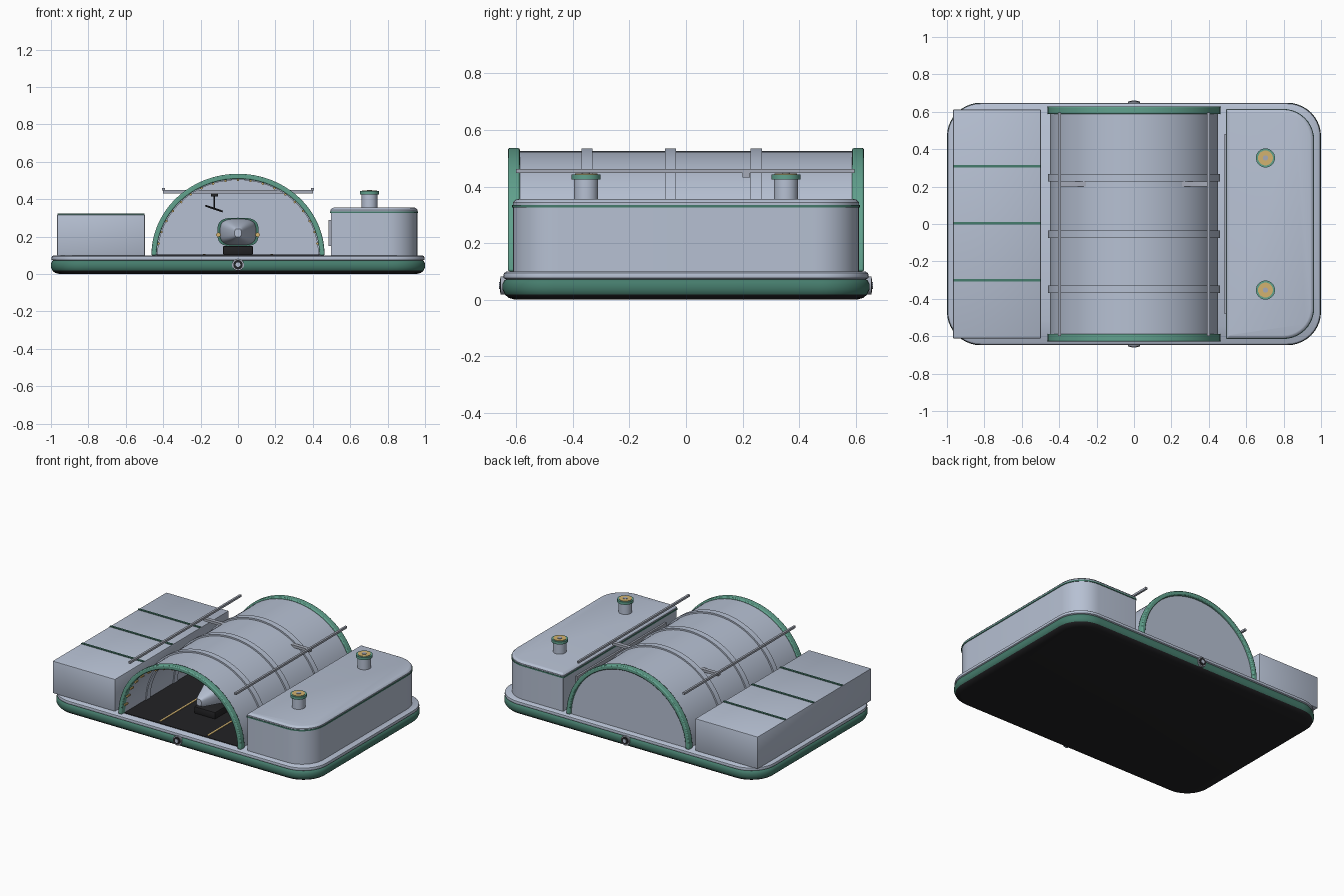
import bpy, bmesh, math
from mathutils import Vector, Matrix

if "Cube" in bpy.data.objects:
    bpy.data.objects.remove(bpy.data.objects["Cube"])

def mat(name, r, g, b):
    m = bpy.data.materials.new(name)
    m.diffuse_color = (r, g, b, 1)
    m.use_nodes = True
    m.node_tree.nodes["Principled BSDF"].inputs["Base Color"].default_value = m.diffuse_color
    return m

GREY = mat("pale_blue_grey", .47, .53, .65)
METAL = mat("metal_grey", .38, .41, .48)
GREEN = mat("sea_green", .12, .36, .27)
DARKGREEN = mat("deep_green", .06, .20, .15)
BLACK = mat("charcoal", .016, .016, .018)
YELLOW = mat("warm_yellow", .65, .45, .16)

def finish(name, bm, mats, angle=35):
    bmesh.ops.recalc_face_normals(bm, faces=bm.faces)
    me = bpy.data.meshes.new(name)
    bm.to_mesh(me)
    bm.free()
    for m in mats:
        me.materials.append(m)
    ob = bpy.data.objects.new(name, me)
    bpy.context.collection.objects.link(ob)
    bpy.ops.object.select_all(action='DESELECT')
    ob.select_set(True)
    bpy.context.view_layer.objects.active = ob
    bpy.ops.object.shade_smooth_by_angle(angle=math.radians(angle))
    return ob

def box(name, x0, x1, y0, y1, z0, z1, m, bevel=0):
    bm = bmesh.new()
    bmesh.ops.create_cube(bm, size=1, matrix=Matrix.Translation(
        ((x0 + x1) / 2, (y0 + y1) / 2, (z0 + z1) / 2)) @ Matrix.Diagonal((x1 - x0, y1 - y0, z1 - z0, 1)))
    if bevel:
        bmesh.ops.bevel(bm, geom=bm.edges[:], offset=bevel, segments=2, affect='EDGES', profile=.5)
    return finish(name, bm, [m])

def rod(name, p, q, r, m, r2=None, n=24):
    p, q = Vector(p), Vector(q)
    bm = bmesh.new()
    M = Matrix.Translation((p + q) / 2) @ (q - p).to_track_quat('Z', 'Y').to_matrix().to_4x4()
    bmesh.ops.create_cone(bm, cap_ends=True, segments=n, radius1=r, radius2=r if r2 is None else r2,
                          depth=(q - p).length, matrix=M)
    return finish(name, bm, [m])

def outline(x0, x1, y0, y1, rl, rr, n=10):
    """Rounded rectangle with separate corner radii on the -x and +x sides."""
    pts = []
    for cx, cy, r, a in ((x1 - rr, y1 - rr, rr, 0), (x0 + rl, y1 - rl, rl, 90),
                         (x0 + rl, y0 + rl, rl, 180), (x1 - rr, y0 + rr, rr, 270)):
        for i in range(n + 1):
            t = math.radians(a + 90 * i / n)
            pts.append((cx + r * math.cos(t), cy + r * math.sin(t)))
    return pts

def loft(name, rings, mats, bands, caps, angle=35):
    """Skin a list of equally long 3D rings; bands/caps give material indices."""
    bm = bmesh.new()
    vs = [[bm.verts.new(p) for p in ring] for ring in rings]
    n = len(vs[0])
    for k in range(len(vs) - 1):
        for i in range(n):
            j = (i + 1) % n
            bm.faces.new((vs[k][i], vs[k][j], vs[k + 1][j], vs[k + 1][i])).material_index = bands[k]
    bm.faces.new(vs[0][::-1]).material_index = caps[0]
    bm.faces.new(vs[-1]).material_index = caps[1]
    return finish(name, bm, mats, angle)

def slab(name, ext, radii, profile, mats, bands, caps):
    x0, x1, y0, y1 = ext
    rings = [[(x, y, z) for x, y in outline(x0 + d, x1 - d, y0 + d, y1 - d,
              max(radii[0] - d, .003), max(radii[1] - d, .003))] for d, z in profile]
    return loft(name, rings, mats, bands, caps)

FLOOR = .1
def arch(name, rx, rz, t, y0, y1, m, n=48):
    """Half-elliptical band of thickness t standing on the deck."""
    bm = bmesh.new()
    rows = []
    for i in range(n + 1):
        c, s = math.cos(math.pi * i / n), math.sin(math.pi * i / n)
        rows.append([bm.verts.new(p) for p in (
            (rx * c, y0, FLOOR + rz * s), (rx * c, y1, FLOOR + rz * s),
            ((rx - t) * c, y1, FLOOR + (rz - t) * s), ((rx - t) * c, y0, FLOOR + (rz - t) * s))])
    for a, b in zip(rows, rows[1:]):
        for k in range(4):
            bm.faces.new((a[k], a[(k + 1) % 4], b[(k + 1) % 4], b[k]))
    bm.faces.new(rows[0])
    bm.faces.new(rows[-1])
    return finish(name, bm, [m])

# Base platform: black underside, green bumper, grey deck
slab("base_platform", (-1, 1, -.648, .648), (.18, .18),
     [(.045, 0), (.022, .006), (.008, .018), (0, .035), (0, .056), (.006, .068), (.012, .072),
      (.004, .076), (.002, .083), (.005, .094), (.014, .1)],
     [BLACK, DARKGREEN, GREY], [0, 0, 1, 1, 1, 1, 2, 2, 2, 2], (0, 2))

# Hangar: shell, back wall, end arches, ribs
arch("hangar_shell", .45, .425, .014, -.6, .6, GREY)
wall = [(.445 * math.cos(math.pi * i / 48), FLOOR + .42 * math.sin(math.pi * i / 48)) for i in range(49)]
loft("hangar_back_wall", [[(x, y, z) for x, z in wall] for y in (.59, .61)], [GREY], [0], (0, 0))
for side, y in (("front", -.608), ("back", .608)):
    ob = arch(side + "_arch", .463, .436, .028, y - .021, y + .021, GREEN)
    b = ob.modifiers.new("bevel", 'BEVEL')
    b.width, b.segments = .006, 2
for i, y in enumerate((-.35, -.055, .248)):
    arch("hangar_rib_%d" % i, .461, .435, .032, y - .02, y + .02, GREY)

# Hangar floor, lane lines and arch lamps
box("hangar_floor", -.435, .435, -.6, .59, .098, .104, BLACK)
for x in (-.18, .18):
    box("lane_line", x - .006, x + .006, -.58, .55, .103, .107, YELLOW)
for i in range(1, 20):
    t = math.pi * i / 20
    c = Vector((.43 * math.cos(t), -.61, FLOOR + .403 * math.sin(t)))
    rod("arch_lamp", c, c + Vector((0, .03, 0)), .007, YELLOW, n=8)

# Crane rails, cross beam, trolley and hook
for x in (-.398, .398):
    box("crane_rail", x - .007, x + .007, -.6, .595, .447, .461, METAL)
box("crane_beam", -.4, .4, .2, .226, .431, .448, METAL)
box("crane_trolley", -.145, -.108, .195, .231, .415, .431, BLACK)
rod("crane_cable", (-.127, .213, .35), (-.127, .213, .42), .004, BLACK, n=8)
rod("crane_hook", (-.175, .213, .366), (-.082, .213, .334), .005, BLACK, n=8)

# Parked craft on a stand
def craft_ring(y, w, h, z):
    return [(math.copysign(abs(math.cos(t)) ** .6, math.cos(t)) * w, y,
             z + math.copysign(abs(math.sin(t)) ** .6, math.sin(t)) * h)
            for t in (2 * math.pi * i / 32 for i in range(32))]
loft("craft_body", [craft_ring(*p) for p in ((-.42, .018, .022, .22), (-.4, .03, .034, .22),
     (-.24, .088, .064, .224), (-.2, .096, .07, .224), (.02, .096, .07, .224), (.08, .06, .05, .224))],
     [GREY], [0] * 5, (0, 0))
loft("craft_collar", [craft_ring(y, .11, .077, .224) for y in (-.2, -.16)], [DARKGREEN], [0], (0, 0))
box("craft_stand", -.08, .08, -.36, -.02, .103, .15, BLACK, .006)
for s in (-1, 1):
    rod("craft_lamp", (s * .105, -.21, .21), (s * .105, -.17, .21), .012, YELLOW, n=10)

# Left storage block with green straps
box("left_block", -.968, -.497, -.612, .612, .098, .318, GREY, .006)
for y in (-.3, .005, .308):
    box("left_block_strap", -.965, -.499, y - .007, y + .007, .312, .323, DARKGREEN)

# Right building with rounded outer corners, green trim line, side panel
slab("right_building", (.492, .963, -.615, .615), (.006, .165),
     [(.004, .098), (.004, .326), (0, .326), (0, .335), (.003, .335), (.003, .343), (.012, .353), (.02, .355)],
     [GREY, DARKGREEN], [0, 1, 1, 1, 0, 0, 0], (0, 0))
box("right_building_panel", .484, .5, -.48, .48, .15, .29, METAL)

# Roof vents
for y in (-.353, .353):
    rod("vent_pipe", (.703, y, .35), (.703, y, .43), .042, GREY, n=32)
    rod("vent_cap", (.703, y, .425), (.703, y, .443), .051, GREEN, n=32)
    rod("vent_disc", (.703, y, .44), (.703, y, .446), .04, YELLOW, n=32)
    rod("vent_hub", (.703, y, .44), (.703, y, .449), .014, METAL, n=16)

# Round hubs at the front and back of the base
for s in (-1, 1):
    rod("hub_ring", (0, s * .63, .05), (0, s * .655, .05), .032, METAL)
    rod("hub_plate", (0, s * .64, .05), (0, s * .658, .05), .025, BLACK)
    rod("hub_centre", (0, s * .65, .05), (0, s * .661, .05), .013, GREY, n=10)
